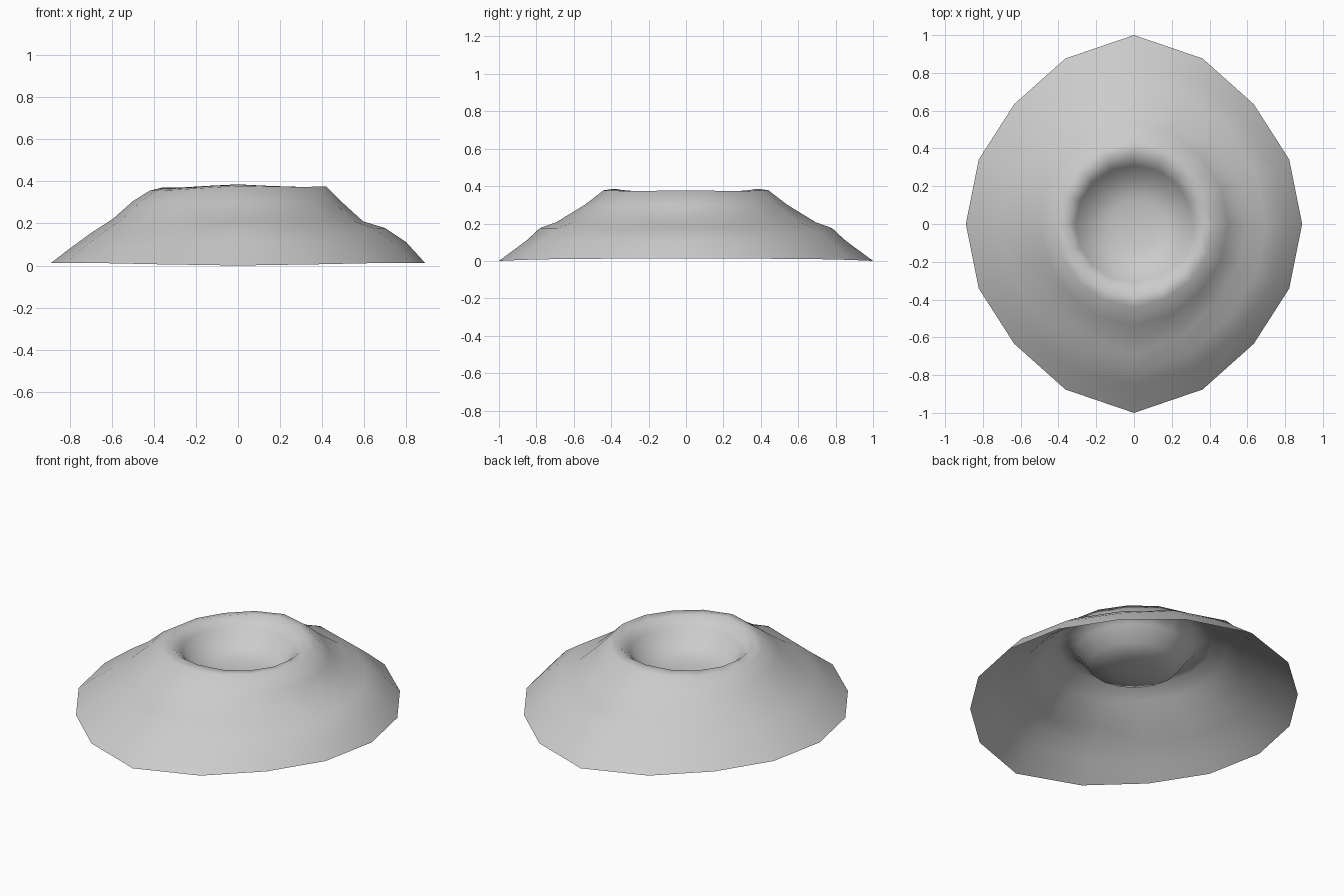
import bpy, bmesh, math

if "Cube" in bpy.data.objects:
    bpy.data.objects.remove(bpy.data.objects["Cube"], do_unlink=True)

# Stone material
stone = bpy.data.materials.new("grey stone")
stone.use_nodes = True
colour = (0.6, 0.6, 0.6, 1)
stone.diffuse_color = colour
stone.node_tree.nodes["Principled BSDF"].inputs["Base Color"].default_value = colour

# Rings from skirt to bowl: radius, stretch at front and back, height, sideways tilt, lift at front and back
RINGS = [
    (0.89, 0.11, 0.016, 0.0, -0.012),
    (0.80, 0.05, 0.10, 0.015, 0.015),
    (0.70, 0.08, 0.17, 0.012, 0.01),
    (0.595, 0.10, 0.22, -0.006, -0.01),
    (0.50, 0.04, 0.305, -0.005, 0.0),
    (0.42, 0.02, 0.37, 0.01, 0.012),
    (0.36, 0.02, 0.375, 0.0, 0.015),
    (0.31, 0.0, 0.33, 0.0, 0.0),
    (0.25, 0.0, 0.245, 0.0, 0.0),
    (0.13, 0.0, 0.215, 0.0, 0.0),
]
SIDES = 16


def ring(bm, radius, stretch, height, tilt, lift):
    verts = []
    for i in range(SIDES):
        a = 2 * math.pi * i / SIDES
        c, s = math.cos(a), math.sin(a)
        ends = s ** 8
        r = radius + stretch * ends
        z = height + tilt * c + lift * ends
        verts.append(bm.verts.new((r * c, r * s, z)))
    return verts


# Crater shell, open underneath
bm = bmesh.new()
loops = [ring(bm, *row) for row in RINGS]
for outer, inner in zip(loops, loops[1:]):
    for i in range(SIDES):
        j = (i + 1) % SIDES
        bm.faces.new((outer[i], outer[j], inner[j], inner[i]))

# Bowl floor
centre = bm.verts.new((0, 0, 0.205))
for i in range(SIDES):
    bm.faces.new((loops[-1][i], loops[-1][(i + 1) % SIDES], centre))

# Rest the lowest point on the ground
lowest = min(v.co.z for v in bm.verts)
bmesh.ops.translate(bm, verts=bm.verts, vec=(0, 0, -lowest))
for face in bm.faces:
    face.smooth = True

mesh = bpy.data.meshes.new("crater")
bm.to_mesh(mesh)
bm.free()
mesh.materials.append(stone)
crater = bpy.data.objects.new("crater", mesh)
bpy.context.collection.objects.link(crater)
